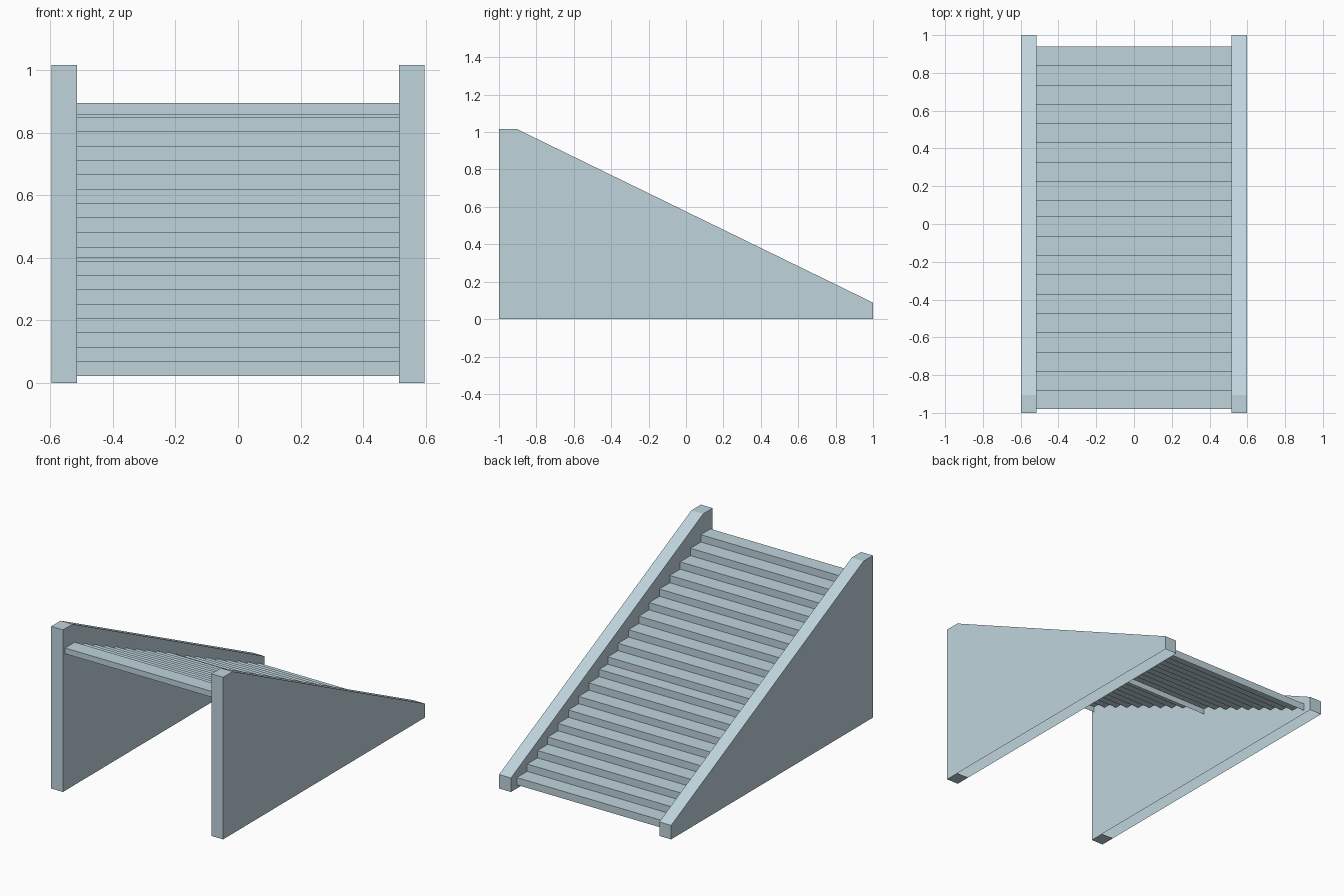
import bpy

cube = bpy.data.objects.get("Cube")
if cube:
    bpy.data.objects.remove(cube, do_unlink=True)

paint = bpy.data.materials.new("pale_blue_grey")
paint.use_nodes = True
colour = (0.52, 0.66, 0.72, 1)
paint.diffuse_color = colour
paint.node_tree.nodes["Principled BSDF"].inputs["Base Color"].default_value = colour

INNER, OUTER = 0.515, 0.597


def add_object(name, verts, faces):
    mesh = bpy.data.meshes.new(name)
    mesh.from_pydata(verts, [], faces)
    mesh.materials.append(paint)
    obj = bpy.data.objects.new(name, mesh)
    bpy.context.collection.objects.link(obj)
    return obj


def sweep(profile, x0, x1):
    """Stretch a (y, z) profile across x; returns verts and strip faces."""
    n = len(profile)
    verts = [(x, y, z) for x in (x0, x1) for y, z in profile]
    faces = [(i, i + 1, n + i + 1, n + i) for i in range(n - 1)]
    return verts, faces


# Side walls: sloping panels, open underneath except for the foot at the tall end
wall_profile = [(1, 0), (1, 0.088), (-0.906, 1.017), (-1, 1.017), (-1, 0), (-0.906, 0)]
for name, x0, x1 in (("left_wall", INNER, OUTER), ("right_wall", -OUTER, -INNER)):
    verts, faces = sweep(wall_profile, x0, x1)
    n = len(wall_profile)
    # Each side is split below the bend so both pieces are convex
    for side in ((0, 1, 2, 5), (2, 3, 4, 5)):
        faces.append(tuple(reversed(side)))
        faces.append(tuple(n + i for i in side))
    # Make strip and side windings agree, facing outwards
    faces = [f[::-1] if i < n - 1 else f for i, f in enumerate(faces)]
    obj = add_object(name, verts, [f[::-1] for f in faces])


# Stair flights: folded sheets of risers and treads with a lip at the top end
def add_flight(name, y, z, steps, pitch, rise):
    profile = [(y, z)]
    for k in range(steps):
        z += rise
        profile.append((y, z))
        y -= pitch if k < steps - 1 else 0.096
        profile.append((y, z))
    profile.append((y, z - 0.036))
    verts, faces = sweep(profile, -INNER, INNER)
    add_object(name, verts, [f[::-1] for f in faces])


add_flight("lower_stairs", 0.941, 0.022, 9, 0.102, 0.0459)
add_flight("upper_stairs", 0.04, 0.435, 10, 0.1025, 0.046)

# Settle the wall windings so every face points outwards
import bmesh
for name in ("left_wall", "right_wall"):
    mesh = bpy.data.objects[name].data
    bm = bmesh.new()
    bm.from_mesh(mesh)
    bmesh.ops.recalc_face_normals(bm, faces=bm.faces)
    top = max(bm.faces, key=lambda f: f.calc_center_median().z)
    if top.normal.z < 0:
        bmesh.ops.reverse_faces(bm, faces=bm.faces)
    bm.to_mesh(mesh)
    bm.free()
